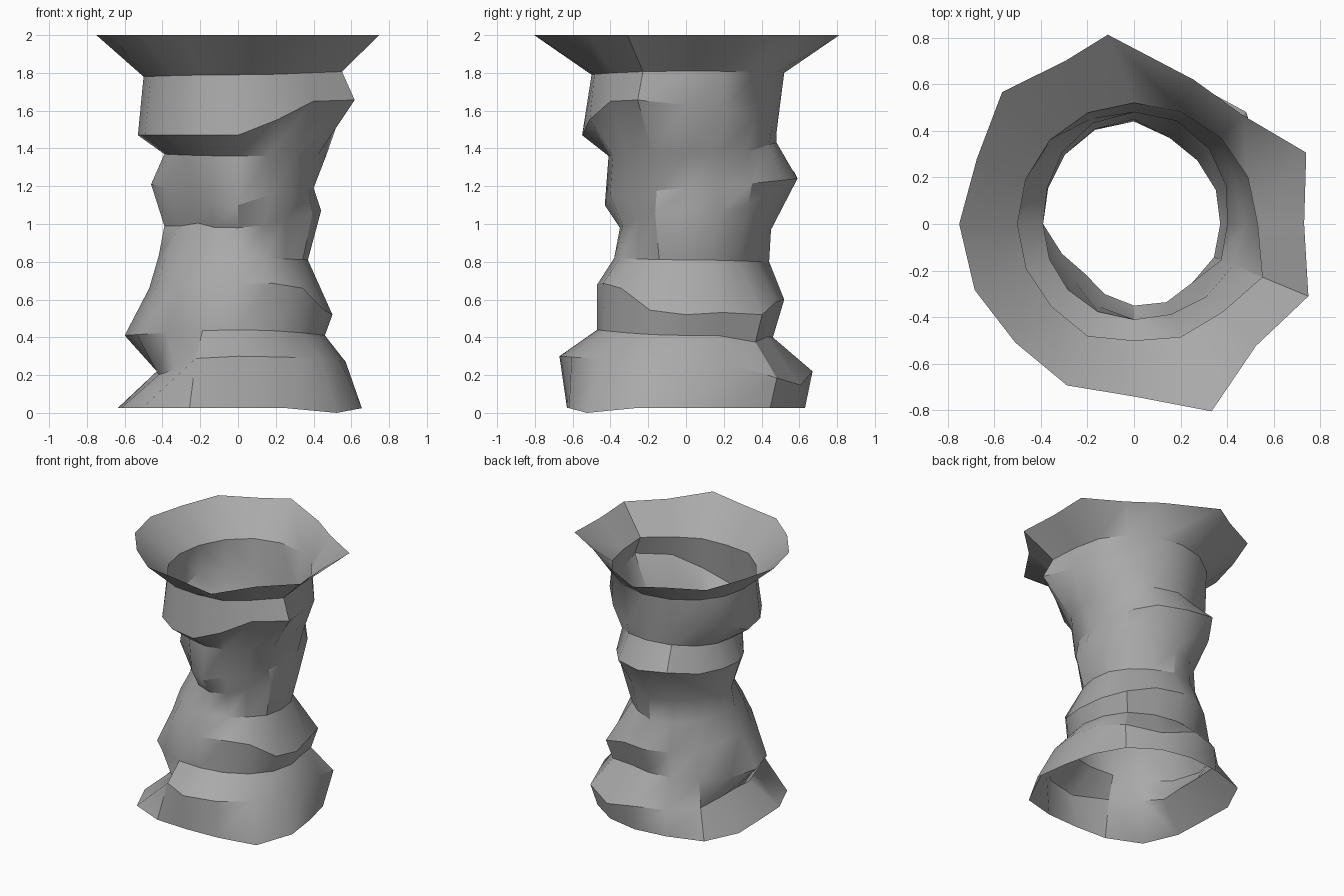
import bpy, bmesh, math

cube = bpy.data.objects.get("Cube")
if cube:
    bpy.data.objects.remove(cube, do_unlink=True)

SIDES = 16
QUARTER = SIDES // 4

# Each wall ring: radius then height, on its left, back, right and front
RINGS = [
    ((.57, .67, .43, .67), (.27, .22, .22, .30)),
    ((.46, .46, .60, .47), (.41, .40, .41, .44)),
    ((.50, .52, .47, .47), (.52, .60, .66, .68)),
    ((.37, .44, .42, .38), (.81, .80, .83, .82)),
    ((.44, .45, .39, .35), (1.07, .97, .99, .98)),
    ((.40, .59, .46, .43), (1.19, 1.24, 1.21, 1.10)),
    ((.47, .48, .39, .41), (1.37, 1.43, 1.37, 1.36)),
    ((.56, .48, .53, .55), (1.63, 1.49, 1.47, 1.47)),
    ((.53, .52, .50, .50), (1.81, 1.80, 1.78, 1.79)),
]

# Ragged outlines of the foot and the flared rim, counted from the left side
FOOT = (.62, .61, .63, .63, .63, .65, .73, .69,
        .63, .67, .72, .67, .63, .67, .74, .71)
RIM = (.73, .80, .66, .67, .82, .76, .80, .73,
       .75, .74, .72, .75, .74, .87, .74, .81)

# Local dents and bulges: (ring, side) -> radius change, height change
DENTS = {
    (0, 2): (.06, -.06),
    (0, 3): (.00, -.08),
    (0, 6): (.04, .00),
    (0, 9): (-.01, -.03),
    (0, 10): (-.08, -.03),
    (0, 11): (-.05, .00),
    (1, 2): (.06, -.03),
    (2, 2): (.06, -.04),
    (2, 13): (.00, .03),
    (2, 14): (.00, .06),
    (3, 2): (-.02, .00),
    (3, 3): (-.03, .00),
    (3, 14): (-.02, .00),
    (4, 2): (.02, .08),
    (4, 3): (.00, .05),
    (4, 9): (-.05, .00),
    (4, 10): (-.07, .02),
    (4, 11): (-.03, .00),
    (4, 14): (-.04, .00),
    (5, 5): (.05, .04),
    (5, 9): (-.04, .00),
    (5, 10): (-.09, .02),
    (5, 11): (-.05, -.01),
    (5, 13): (.01, .04),
    (6, 2): (-.02, -.02),
    (7, 5): (.00, .08),
    (7, 6): (.00, .09),
    (7, 7): (.00, .08),
    (7, 13): (.00, .06),
    (7, 14): (.01, .10),
    (7, 15): (.11, .05),
    (8, 11): (.02, .00),
    (8, 13): (.02, .00),
    (8, 14): (.02, .00),
    (8, 15): (.07, .00),
}


def blend(values, side):
    """Ease between the four main directions."""
    k, step = divmod(side, QUARTER)
    t = (1 - math.cos(math.pi * step / QUARTER)) / 2
    return values[k] * (1 - t) + values[(k + 1) % 4] * t


def on_circle(radius, side, height):
    angle = math.tau * side / SIDES
    return radius * math.cos(angle), radius * math.sin(angle), height


def wall_point(ring, side):
    """Position of one corner of the tube wall."""
    radii, heights = RINGS[ring]
    dr, dz = DENTS.get((ring, side), (0, 0))
    return on_circle(blend(radii, side) + dr, side, blend(heights, side) + dz)


def make_material(name, value):
    mat = bpy.data.materials.new(name)
    mat.use_nodes = True
    colour = (value, value, value, 1)
    mat.diffuse_color = colour
    mat.node_tree.nodes["Principled BSDF"].inputs["Base Color"].default_value = colour
    return mat


# Foot dips to the ground at one corner; rim has one corner turned slightly
points = [[on_circle(FOOT[s], s, 0 if s == 14 else .025) for s in range(SIDES)]]
points += [[wall_point(r, s) for s in range(SIDES)] for r in range(len(RINGS))]
points += [[on_circle(RIM[s], s + (.35 if s == 4 else 0), 2) for s in range(SIDES)]]

# Open tube wall, ring by ring
bm = bmesh.new()
loops = [[bm.verts.new(p) for p in ring] for ring in points]
for low, high in zip(loops, loops[1:]):
    for s in range(SIDES):
        n = (s + 1) % SIDES
        bm.faces.new((low[s], low[n], high[n], high[s]))
bm.normal_update()

# Smooth shading with sharp creases kept
for face in bm.faces:
    face.smooth = True
for edge in bm.edges:
    if len(edge.link_faces) == 2:
        edge.smooth = edge.calc_face_angle() < math.radians(32)

mesh = bpy.data.meshes.new("rough_tube")
bm.to_mesh(mesh)
bm.free()
tube = bpy.data.objects.new("rough_tube", mesh)
bpy.context.collection.objects.link(tube)
mesh.materials.append(make_material("stone_grey", .4))
